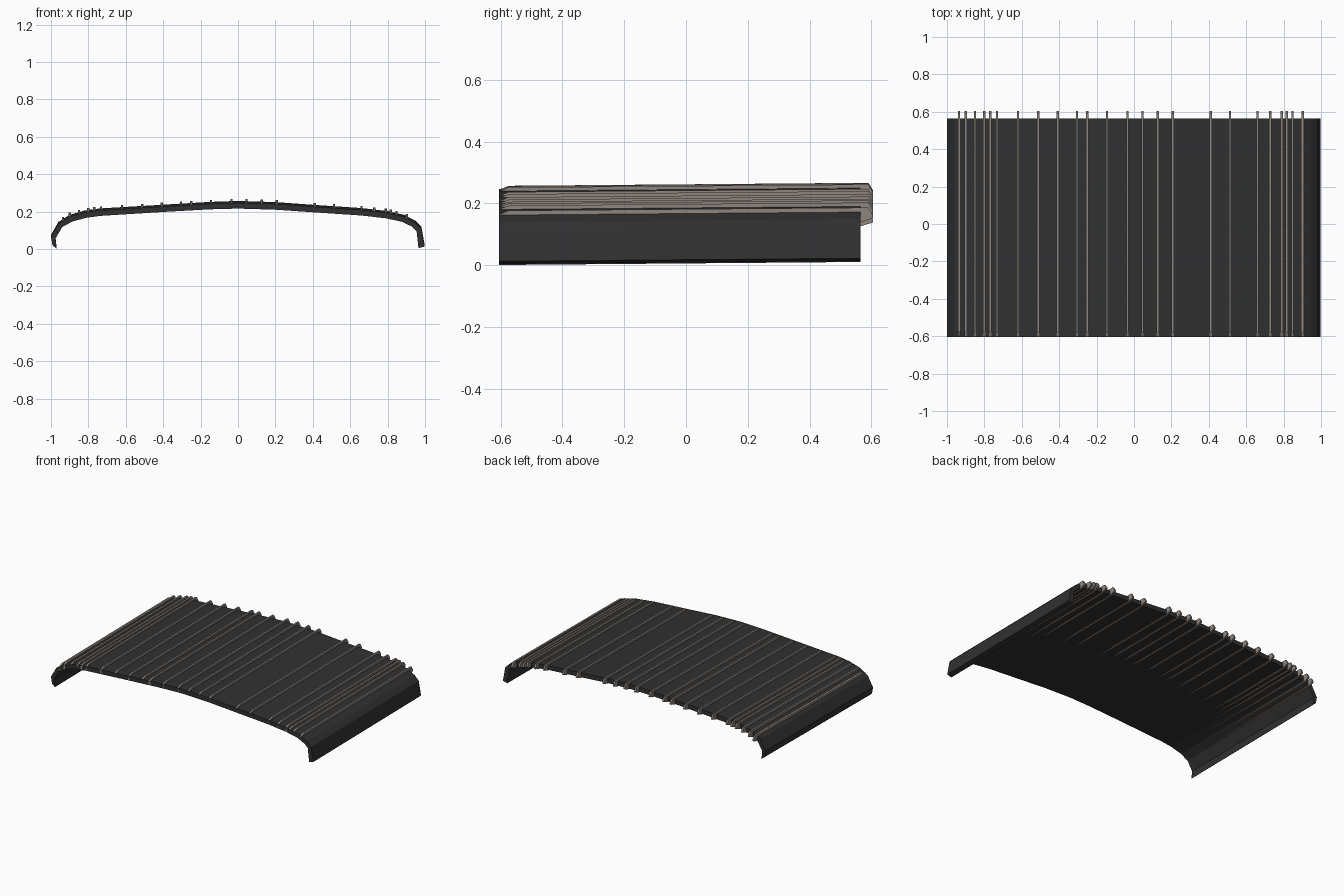
import bpy, bmesh

if "Cube" in bpy.data.objects:
    bpy.data.objects.remove(bpy.data.objects["Cube"])


def material(name, rgb):
    m = bpy.data.materials.new(name)
    m.diffuse_color = (*rgb, 1)
    m.use_nodes = True
    m.node_tree.nodes["Principled BSDF"].inputs["Base Color"].default_value = m.diffuse_color
    return m


def make_object(name, bm, mat):
    bmesh.ops.recalc_face_normals(bm, faces=bm.faces[:])
    me = bpy.data.meshes.new(name)
    bm.to_mesh(me)
    bm.free()
    me.materials.append(mat)
    ob = bpy.data.objects.new(name, me)
    bpy.context.collection.objects.link(ob)
    return ob


def rise(y):
    # the whole roof climbs slightly towards the back
    return 0.005 * y / 0.6


def height(profile, x):
    for (x0, z0), (x1, z1) in zip(profile, profile[1:]):
        if x0 <= x <= x1:
            return z0 + (z1 - z0) * (x - x0) / (x1 - x0)
    return profile[-1][1]


dark = material("dark_panel", (0.03, 0.03, 0.03))
wood = material("slat_wood", (0.27, 0.235, 0.21))

# Arched panel cross-section: outer and inner line, left to right
outer = [(-0.992, 0.025), (-1.0, 0.07), (-0.96, 0.14), (-0.9, 0.178),
         (-0.82, 0.201), (-0.74, 0.212), (-0.4, 0.232), (-0.15, 0.247),
         (0, 0.252), (0.2, 0.246), (0.45, 0.228), (0.66, 0.214),
         (0.8, 0.198), (0.89, 0.177), (0.95, 0.145), (0.98, 0.115), (0.998, 0.018)]
inner = [(-0.97, 0.006), (-0.976, 0.06), (-0.94, 0.122), (-0.885, 0.152),
         (-0.81, 0.172), (-0.735, 0.182), (-0.4, 0.203), (-0.15, 0.217),
         (0, 0.221), (0.2, 0.215), (0.45, 0.198), (0.66, 0.184),
         (0.79, 0.169), (0.875, 0.151), (0.93, 0.125), (0.955, 0.1), (0.965, 0.009)]

bm = bmesh.new()
rings = []
for y in (-0.605, 0.565):
    rings.append(([bm.verts.new((x, y, z + rise(y))) for x, z in outer],
                  [bm.verts.new((x, y, z + rise(y))) for x, z in inner]))
(fo, fi), (bo, bi) = rings
for i in range(len(outer) - 1):
    for a, b in ((fo, bo), (fi, bi), (fo, fi), (bo, bi)):
        bm.faces.new((a[i], a[i + 1], b[i + 1], b[i]))
for i in (0, -1):
    bm.faces.new((fo[i], bo[i], bi[i], fi[i]))
make_object("arched_panel", bm, dark)

# Thin slats running front to back through the panel, with clipped ends
slat_x = [-0.935, -0.9, -0.85, -0.8, -0.768, -0.732, -0.62, -0.512, -0.408,
          -0.305, -0.25, -0.145, -0.035, 0.045, 0.127, 0.207, 0.41, 0.513,
          0.66, 0.728, 0.79, 0.817, 0.847, 0.902]
half = 0.006
for n, x in enumerate(slat_x):
    top = height(outer, x) + 0.011
    low = height(inner, x) - 0.003
    side = [(-0.605, low + 0.006), (-0.605, top - 0.012), (-0.573, top),
            (0.59, top), (0.605, top - 0.025), (0.605, low + 0.012), (0.567, low)]
    bm = bmesh.new()
    a = [bm.verts.new((x - half, y, z + rise(y))) for y, z in side]
    b = [bm.verts.new((x + half, y, z + rise(y))) for y, z in side]
    bm.faces.new(a)
    bm.faces.new(b[::-1])
    for i in range(len(side)):
        j = (i + 1) % len(side)
        bm.faces.new((a[i], a[j], b[j], b[i]))
    make_object(f"slat_{n + 1:02d}", bm, wood)
